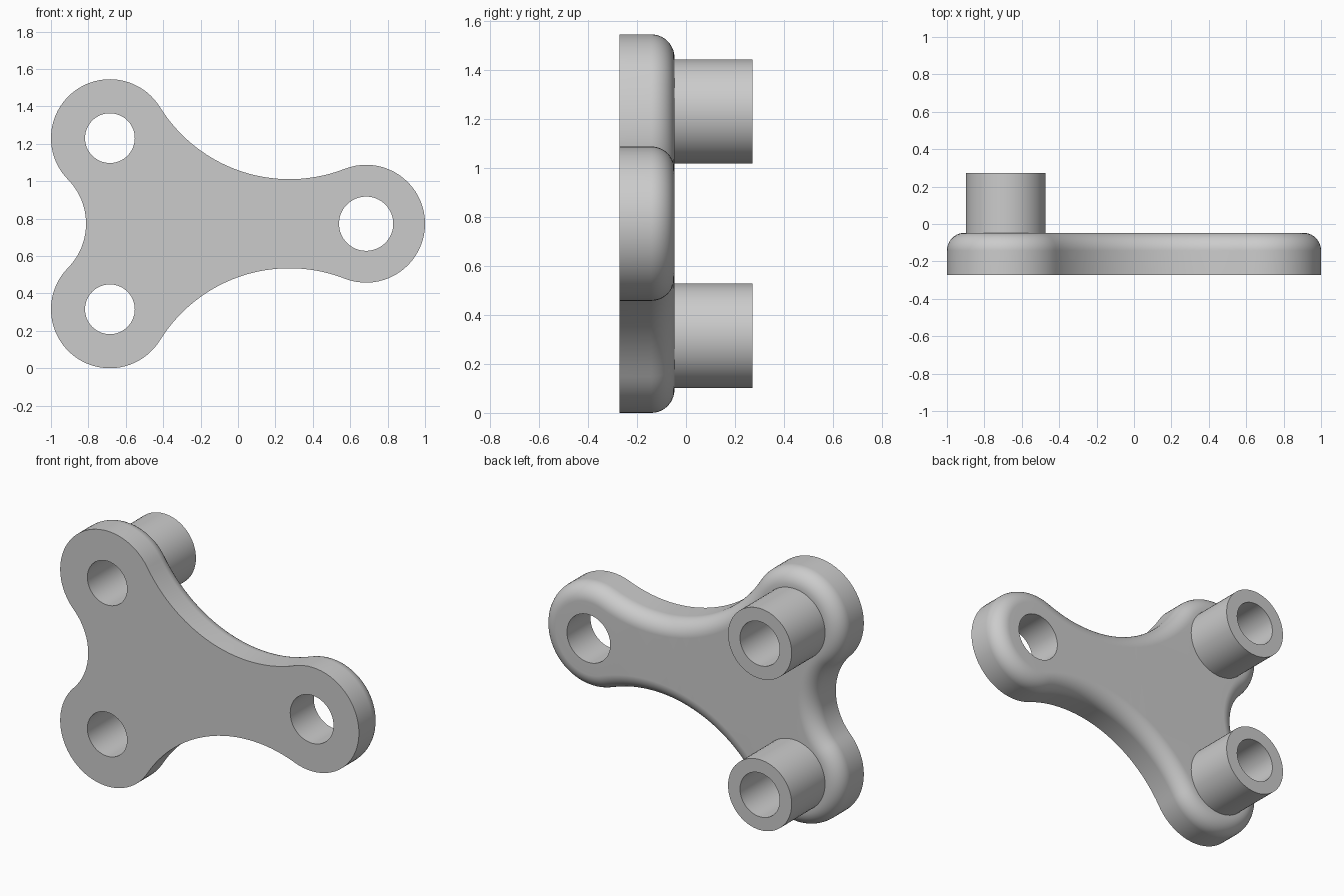
import bpy, bmesh, math
from mathutils import Vector

cube = bpy.data.objects.get("Cube")
if cube:
    bpy.data.objects.remove(cube)

LOBE_R, FILLET = 0.315, 0.095
FRONT, BACK, BOSS_END = -0.272, -0.047, 0.272
BOSS_R, BOSS_BORE, END_BORE = 0.213, 0.133, 0.145
END = Vector((0.685, 0.7725))
UPPER = Vector((-0.685, 1.23))
LOWER = Vector((-0.685, 0.315))
LOBES = [END, UPPER, LOWER]
HOLLOW_RADII = [0.815, 0.337, 0.815]

grey = bpy.data.materials.new("plain_grey")
grey.use_nodes = True
colour = (0.6, 0.6, 0.6, 1)
grey.diffuse_color = colour
grey.node_tree.nodes["Principled BSDF"].inputs["Base Color"].default_value = colour


def hollow_centre(a, b, radius):
    """Centre of the concave arc tangent to the lobes at a and b."""
    d = b - a
    rise = math.sqrt((radius + LOBE_R) ** 2 - d.length_squared / 4)
    return (a + b) / 2 + Vector((d.y, -d.x)).normalized() * rise


HOLLOWS = [hollow_centre(LOBES[i], LOBES[(i + 1) % 3], HOLLOW_RADII[i]) for i in range(3)]


def arc(centre, radius, start, end, turn, steps):
    """Points from the direction of start to that of end, without the last."""
    a0 = math.atan2(*(start - centre).yx)
    a1 = math.atan2(*(end - centre).yx)
    sweep = turn * ((turn * (a1 - a0)) % math.tau)
    angles = [a0 + sweep * k / steps for k in range(steps)]
    return [centre + radius * Vector((math.cos(a), math.sin(a))) for a in angles]


def outline(inset):
    points = []
    for i in range(3):
        points += arc(LOBES[i], LOBE_R - inset, HOLLOWS[i - 1], HOLLOWS[i], 1, 40)
        points += arc(HOLLOWS[i], HOLLOW_RADII[i] + inset,
                      LOBES[i], LOBES[(i + 1) % 3], -1, 28)
    return points


def circle(centre, radius, steps=64):
    angles = [math.tau * k / steps for k in range(steps)]
    return [centre + radius * Vector((math.cos(a), math.sin(a))) for a in angles]


def ring(bm, points, y):
    return [bm.verts.new((p.x, y, p.y)) for p in points]


def loft(bm, rings):
    for a, b in zip(rings, rings[1:]):
        for k in range(len(a)):
            n = (k + 1) % len(a)
            bm.faces.new((a[k], b[k], b[n], a[n]))


def cap(bm, loops, facing):
    """Fill the flat area between an outer loop and its holes."""
    edges = []
    for loop in loops:
        for k, v in enumerate(loop):
            pair = (loop[k - 1], v)
            edges.append(bm.edges.get(pair) or bm.edges.new(pair))
    filled = bmesh.ops.triangle_fill(bm, edges=edges, use_beauty=True)["geom"]
    for f in filled:
        if isinstance(f, bmesh.types.BMFace):
            f.normal_update()
            if f.normal.y * facing < 0:
                f.normal_flip()


def finish(bm, name):
    mesh = bpy.data.meshes.new(name)
    bm.to_mesh(mesh)
    bm.free()
    mesh.materials.append(grey)
    obj = bpy.data.objects.new(name, mesh)
    bpy.context.collection.objects.link(obj)
    bpy.ops.object.select_all(action="DESELECT")
    obj.select_set(True)
    bpy.context.view_layer.objects.active = obj
    bpy.ops.object.shade_smooth_by_angle(angle=math.radians(35))
    # Keep the flat faces flat beside the rounded rim
    weighted = obj.modifiers.new("flat_face_normals", "WEIGHTED_NORMAL")
    weighted.keep_sharp = True


# Three-lobed plate with a rounded back rim
bm = bmesh.new()
rims = [ring(bm, outline(0), FRONT)]
for k in range(11):
    t = math.pi / 2 * k / 10
    rims.append(ring(bm, outline(FILLET * (1 - math.cos(t))),
                     BACK - FILLET * (1 - math.sin(t))))
loft(bm, rims)
front_holes = [ring(bm, circle(c, r), FRONT)
               for c, r in zip(LOBES, (END_BORE, BOSS_BORE, BOSS_BORE))]
back_holes = [ring(bm, circle(c, r), BACK)
              for c, r in zip(LOBES, (END_BORE, BOSS_R, BOSS_R))]
loft(bm, [back_holes[0], front_holes[0]])
cap(bm, [rims[0]] + front_holes, -1)
cap(bm, [rims[-1]] + back_holes, 1)
finish(bm, "lobed_plate")

# Hollow bosses, each with a bore running on through the plate
for name, centre in (("upper_boss", UPPER), ("lower_boss", LOWER)):
    bm = bmesh.new()
    profile = ((BOSS_R, BACK), (BOSS_R, BOSS_END), (BOSS_BORE, BOSS_END), (BOSS_BORE, FRONT))
    loft(bm, [ring(bm, circle(centre, r), y) for r, y in profile])
    finish(bm, name)
